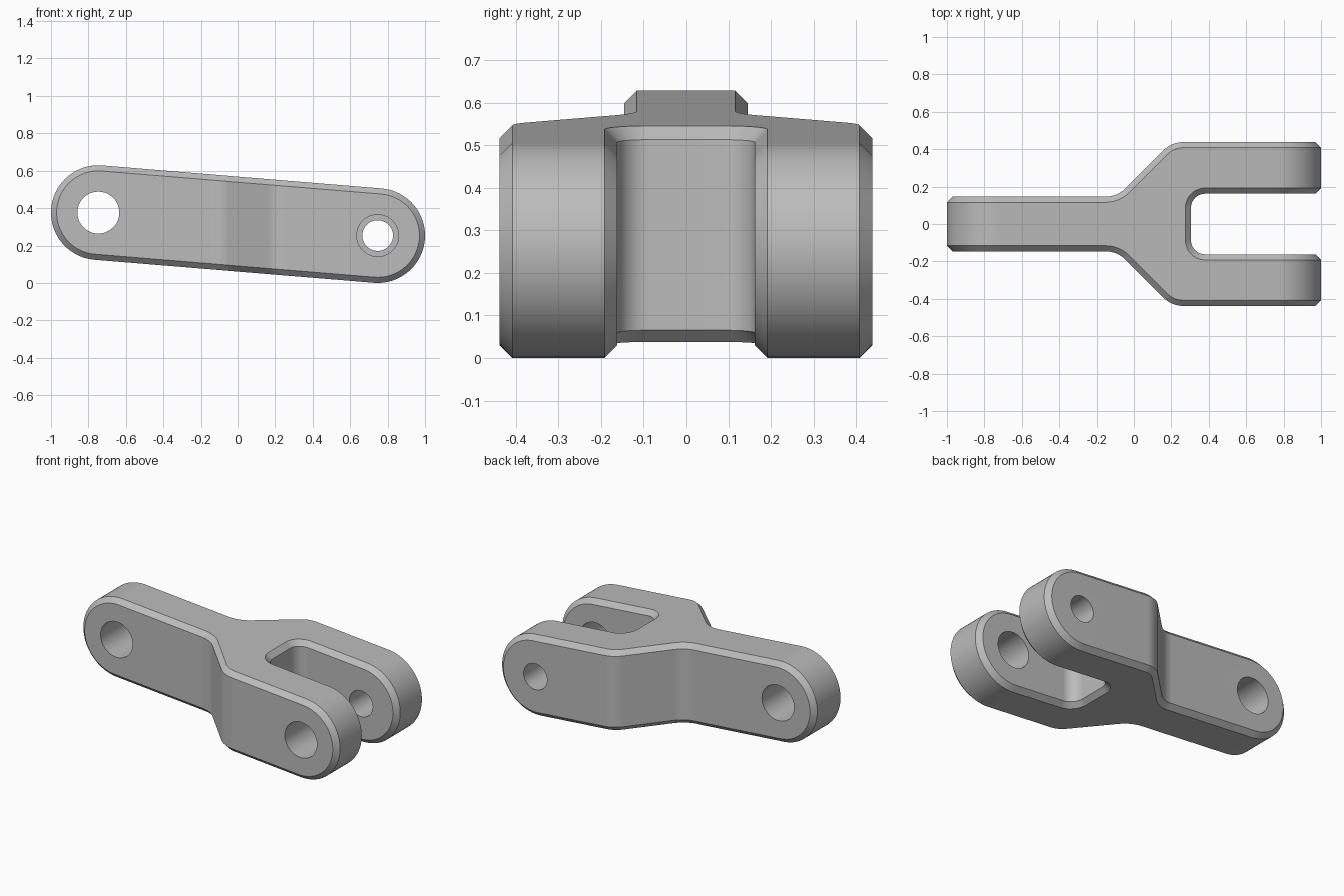
import bpy
import bmesh
import math
from mathutils import Vector, Matrix

cube = bpy.data.objects.get("Cube")
if cube:
    bpy.data.objects.remove(cube, do_unlink=True)

steel = bpy.data.materials.new("steel_grey")
steel.use_nodes = True
GREY = (0.5, 0.5, 0.5, 1)
steel.diffuse_color = GREY
steel.node_tree.nodes["Principled BSDF"].inputs["Base Color"].default_value = GREY

R = 0.253                              # end radius seen from the front
LUG = Vector((-1 + R, 0.629 - R))      # single lug end centre (x, z)
FORK = Vector((1 - R, R))              # fork end centre (x, z)
CHAMFER = 0.03


def arc(center, radius, a0, a1, n):
    return [center + radius * Vector((math.cos(a0 + (a1 - a0) * i / n),
                                      math.sin(a0 + (a1 - a0) * i / n)))
            for i in range(n + 1)]


def rounded(corners, n=10):
    """Polygon outline whose corners (x, y, radius) are filleted."""
    out = []
    for i, (x, y, r) in enumerate(corners):
        p = Vector((x, y))
        if r == 0:
            out.append(p)
            continue
        a = (Vector(corners[i - 1][:2]) - p).normalized()
        b = (Vector(corners[(i + 1) % len(corners)][:2]) - p).normalized()
        half = a.angle(b) / 2
        center = p + (a + b).normalized() * (r / math.sin(half))
        start = p + a * (r / math.tan(half)) - center
        end = p + b * (r / math.tan(half)) - center
        a0 = math.atan2(start.y, start.x)
        turn = math.atan2(start.x * end.y - start.y * end.x, start.dot(end))
        out += arc(center, r, a0, a0 + turn, n)
    return out


def prism(name, outline, low, high, along_y=False):
    """Extrude an outline along z, or along y when it is an (x, z) outline."""
    bm = bmesh.new()
    verts = [bm.verts.new((p.x, low, p.y) if along_y else (p.x, p.y, low))
             for p in outline]
    face = bm.faces.new(verts)
    ext = bmesh.ops.extrude_face_region(bm, geom=[face])
    step = (0, high - low, 0) if along_y else (0, 0, high - low)
    bmesh.ops.translate(bm, vec=step,
                        verts=[g for g in ext["geom"] if isinstance(g, bmesh.types.BMVert)])
    bmesh.ops.recalc_face_normals(bm, faces=bm.faces)
    mesh = bpy.data.meshes.new(name)
    bm.to_mesh(mesh)
    bm.free()
    mesh.materials.append(steel)
    obj = bpy.data.objects.new(name, mesh)
    bpy.context.scene.collection.objects.link(obj)
    return obj


def apply(obj, mod):
    bpy.ops.object.select_all(action="DESELECT")
    bpy.context.view_layer.objects.active = obj
    obj.select_set(True)
    bpy.ops.object.modifier_apply(modifier=mod.name)


def boolean(obj, cutter, operation):
    mod = obj.modifiers.new("cut", "BOOLEAN")
    mod.operation = operation
    mod.solver = "EXACT"
    mod.object = cutter
    apply(obj, mod)
    bpy.data.objects.remove(cutter, do_unlink=True)


# Plan outline: narrow lug, flared shoulders, open slot between two arms
half_plan = [(-1.2, 0.146, 0), (-0.09, 0.146, 0.15), (0.202, 0.438, 0.15),
             (1.2, 0.438, 0), (1.2, 0.162, 0), (0.305, 0.162, 0.075)]
plan = half_plan + [(x, -y, r) for x, y, r in reversed(half_plan)]
body = prism("clevis_link", rounded(plan), -0.3, 1)

# Side outline: sloping bar with round ends
axis = FORK - LUG
tilt = math.atan2(axis.y, axis.x)
quarter = math.pi / 2
side = (arc(FORK, R, tilt - quarter, tilt + quarter, 40)
        + arc(LUG, R, tilt + quarter, tilt + 3 * quarter, 40))
boolean(body, prism("side_profile", side, -1, 1, along_y=True), "INTERSECT")

# Chamfer where the walls meet the sloping bar surface
bevel = body.modifiers.new("chamfer", "BEVEL")
bevel.width = CHAMFER
bevel.segments = 1
bevel.limit_method = "ANGLE"
bevel.angle_limit = math.radians(60)
bevel.use_clamp_overlap = False
apply(body, bevel)

# Pin holes: lug, front arm, and the smaller one in the back arm
for center, radius, low, high in ((LUG, 0.112, -0.5, 0.5),
                                  (FORK, 0.112, -0.6, 0),
                                  (FORK, 0.082, 0, 0.6)):
    ring = arc(center, radius, 0, 2 * math.pi, 48)[:-1]
    boolean(body, prism("pin_hole", ring, low, high, along_y=True), "DIFFERENCE")

bpy.ops.object.select_all(action="DESELECT")
body.select_set(True)
bpy.context.view_layer.objects.active = body
bpy.ops.object.shade_smooth_by_angle(angle=math.radians(30))
weighted = body.modifiers.new("weighted_normals", "WEIGHTED_NORMAL")
weighted.keep_sharp = True
